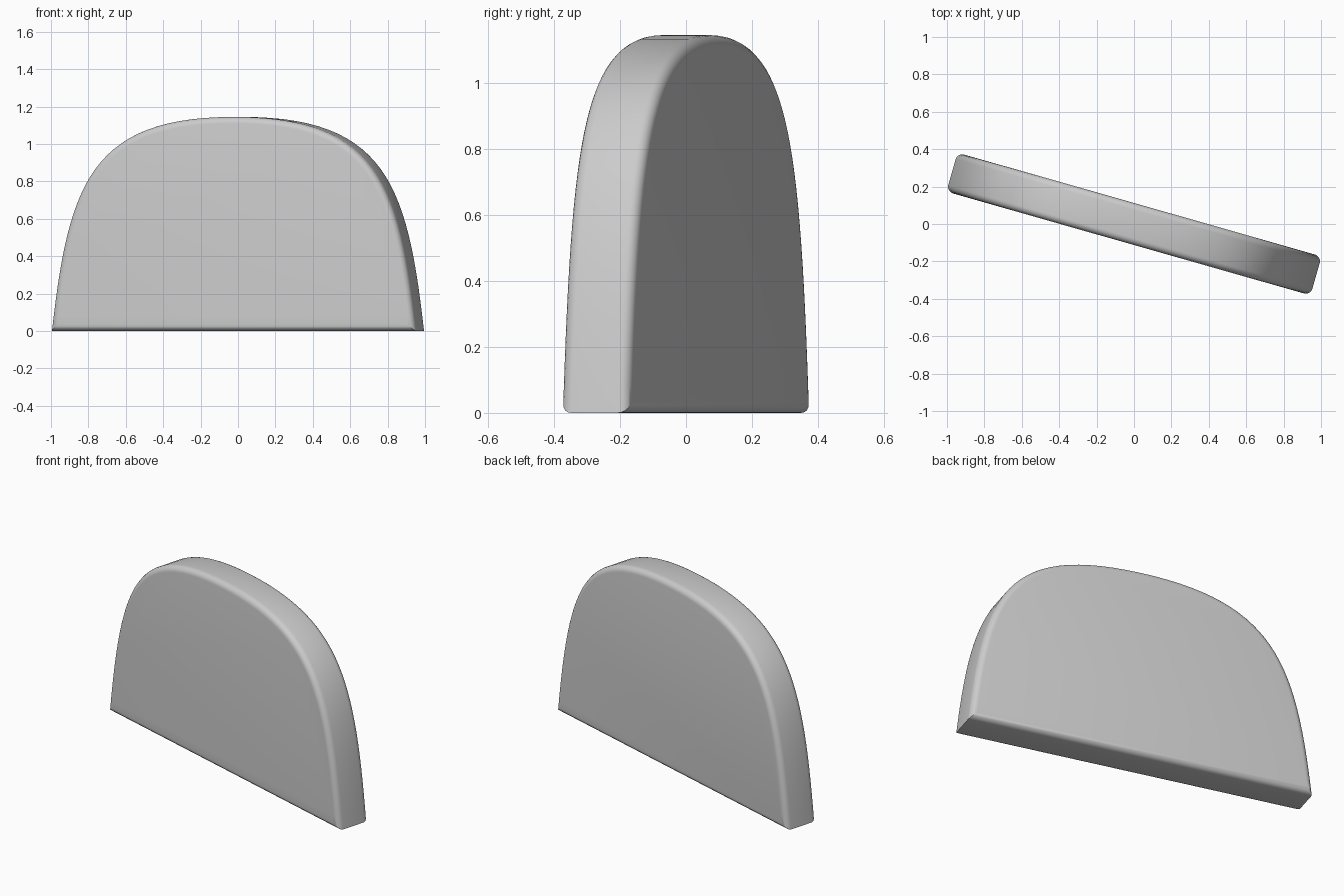
import bpy, bmesh, math
from mathutils import Vector
from mathutils.geometry import interpolate_bezier

if "Cube" in bpy.data.objects:
    bpy.data.objects.remove(bpy.data.objects["Cube"])

HALF_THICK = 0.108
ROUND = 0.035
ANGLE = math.radians(-15.9)

# Arched half outline, mirrored to the other side
half = interpolate_bezier(Vector((1.012, 0, 0)), Vector((0.92, 0.79, 0)),
                          Vector((0.795, 1.145, 0)), Vector((0, 1.145, 0)), 29)
outline = [(p.x, p.y) for p in half] + [(-p.x, p.y) for p in reversed(half[:-1])]

# Slab: outline extruded through its thickness
bm = bmesh.new()
front = bm.faces.new([bm.verts.new((x, -HALF_THICK, z)) for x, z in outline])
ext = bmesh.ops.extrude_face_region(bm, geom=[front], use_keep_orig=True)
bmesh.ops.translate(bm, vec=(0, 2 * HALF_THICK, 0),
                    verts=[v for v in ext["geom"] if isinstance(v, bmesh.types.BMVert)])
bmesh.ops.recalc_face_normals(bm, faces=bm.faces[:])

# Rounded rims around the front and back faces
rims = [e for e in bm.edges if abs(e.verts[0].co.y - e.verts[1].co.y) < 1e-5]
bmesh.ops.bevel(bm, geom=rims, offset=ROUND, segments=5, profile=0.5, affect='EDGES')
bmesh.ops.recalc_face_normals(bm, faces=bm.faces[:])

mesh = bpy.data.meshes.new("arched_slab")
bm.to_mesh(mesh)
bm.free()
slab = bpy.data.objects.new("arched_slab", mesh)
bpy.context.collection.objects.link(slab)
slab.rotation_euler.z = ANGLE

# Smooth shading with sharp bottom corners
bpy.context.view_layer.objects.active = slab
slab.select_set(True)
bpy.ops.object.shade_smooth_by_angle(angle=math.radians(35))
